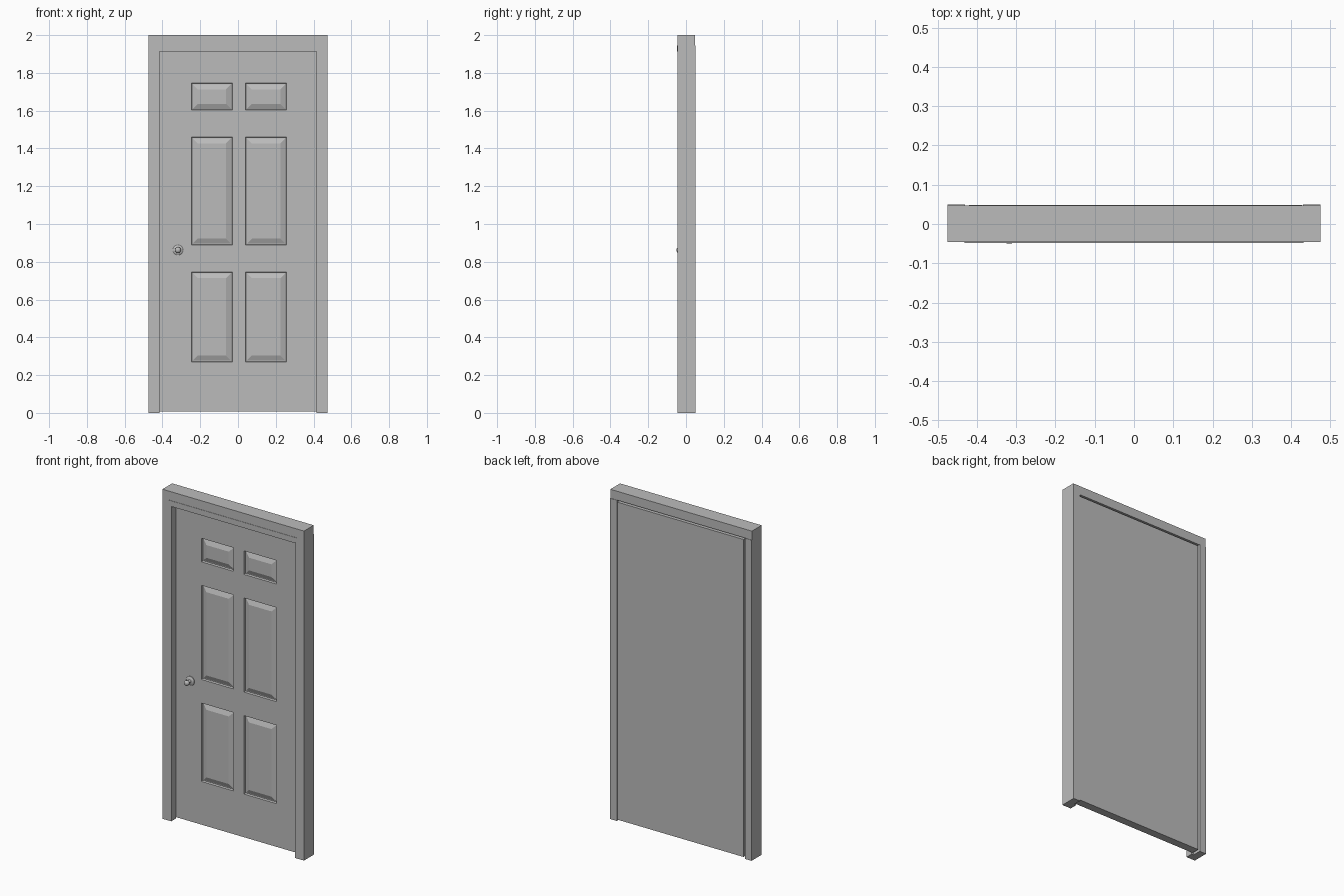
import bpy, bmesh, math
from mathutils import Vector

if "Cube" in bpy.data.objects:
    bpy.data.objects.remove(bpy.data.objects["Cube"])

grey = bpy.data.materials.new("light_grey")
grey.diffuse_color = (0.5, 0.5, 0.5, 1)
grey.use_nodes = True
grey.node_tree.nodes["Principled BSDF"].inputs["Base Color"].default_value = grey.diffuse_color


def finish(bm, name, smooth=False):
    bmesh.ops.recalc_face_normals(bm, faces=bm.faces)
    me = bpy.data.meshes.new(name)
    bm.to_mesh(me)
    bm.free()
    me.materials.append(grey)
    for p in me.polygons:
        p.use_smooth = smooth
    ob = bpy.data.objects.new(name, me)
    bpy.context.collection.objects.link(ob)
    return ob


def prism(name, points, offset):
    """Closed polygon pushed along an offset vector."""
    bm = bmesh.new()
    face = bm.faces.new([bm.verts.new(p) for p in points])
    res = bmesh.ops.extrude_face_region(bm, geom=[face], use_keep_orig=True)
    verts = [g for g in res["geom"] if isinstance(g, bmesh.types.BMVert)]
    bmesh.ops.translate(bm, verts=verts, vec=Vector(offset))
    return finish(bm, name)


# Jambs: L-shaped section, the front half forms the door stop
JAMB_TOP = 1.946
section = [(0.475, -0.046), (0.416, -0.046), (0.416, -0.002),
           (0.43, -0.002), (0.43, 0.05), (0.475, 0.05)]
for side, name in ((-1, "left_jamb"), (1, "right_jamb")):
    prism(name, [(side * x, y, 0) for x, y in section], (0, 0, JAMB_TOP))

# Header beam and the mitred stop beneath it
prism("header", [(-0.475, -0.046, JAMB_TOP), (0.475, -0.046, JAMB_TOP),
                 (0.475, 0.047, JAMB_TOP), (-0.475, 0.047, JAMB_TOP)],
      (0, 0, 2 - JAMB_TOP))
prism("header_stop", [(-0.432, -0.048, JAMB_TOP), (0.432, -0.048, JAMB_TOP),
                      (0.416, -0.048, 1.912), (-0.416, -0.048, 1.912)],
      (0, 0.046, 0))

# Door leaf: front grid with six sunken-edge raised panels
xs = [-0.42, -0.246, -0.03, 0.04, 0.257, 0.428]
zs = [0.008, 0.27, 0.746, 0.889, 1.46, 1.603, 1.746, 1.935]
FRONT, BACK = 0.0, 0.048
bm = bmesh.new()
grid = [[bm.verts.new((x, FRONT, z)) for z in zs] for x in xs]
panels = []
for i in range(len(xs) - 1):
    for j in range(len(zs) - 1):
        f = bm.faces.new((grid[i][j], grid[i + 1][j],
                          grid[i + 1][j + 1], grid[i][j + 1]))
        if i % 2 and j % 2:
            panels.append(f)
bm.normal_update()
border = [e for e in bm.edges if e.is_boundary]
for thickness, depth in ((0.003, -0.012), (0.004, 0.0), (0.026, 0.011)):
    bmesh.ops.inset_individual(bm, faces=panels, thickness=thickness,
                               depth=depth, use_even_offset=True)
    bm.normal_update()
# Door edges and flat back
res = bmesh.ops.extrude_edge_only(bm, edges=border)
back = [g for g in res["geom"] if isinstance(g, bmesh.types.BMVert)]
for v in back:
    v.co.y = BACK
bmesh.ops.contextual_create(
    bm, geom=[g for g in res["geom"] if isinstance(g, bmesh.types.BMEdge)])
finish(bm, "door_leaf")

# Knob: rosette, neck and rounded grip turned around the y axis
profile = [(0.027, 0), (0.027, 0.004), (0.022, 0.008), (0.010, 0.010),
           (0.008, 0.024), (0.013, 0.029), (0.016, 0.036),
           (0.015, 0.043), (0.010, 0.048), (0.004, 0.05)]
SIDES = 24
bm = bmesh.new()
rings = []
for r, d in profile:
    rings.append([bm.verts.new((-0.318 + r * math.cos(2 * math.pi * k / SIDES),
                                FRONT - d,
                                0.862 + r * math.sin(2 * math.pi * k / SIDES)))
                  for k in range(SIDES)])
for a, b in zip(rings, rings[1:]):
    for k in range(SIDES):
        n = (k + 1) % SIDES
        bm.faces.new((a[k], a[n], b[n], b[k]))
bm.faces.new(rings[0])
bm.faces.new(rings[-1])
knob = finish(bm, "door_knob", smooth=True)
bpy.context.view_layer.objects.active = knob
knob.select_set(True)
bpy.ops.object.shade_smooth_by_angle(angle=math.radians(40))
